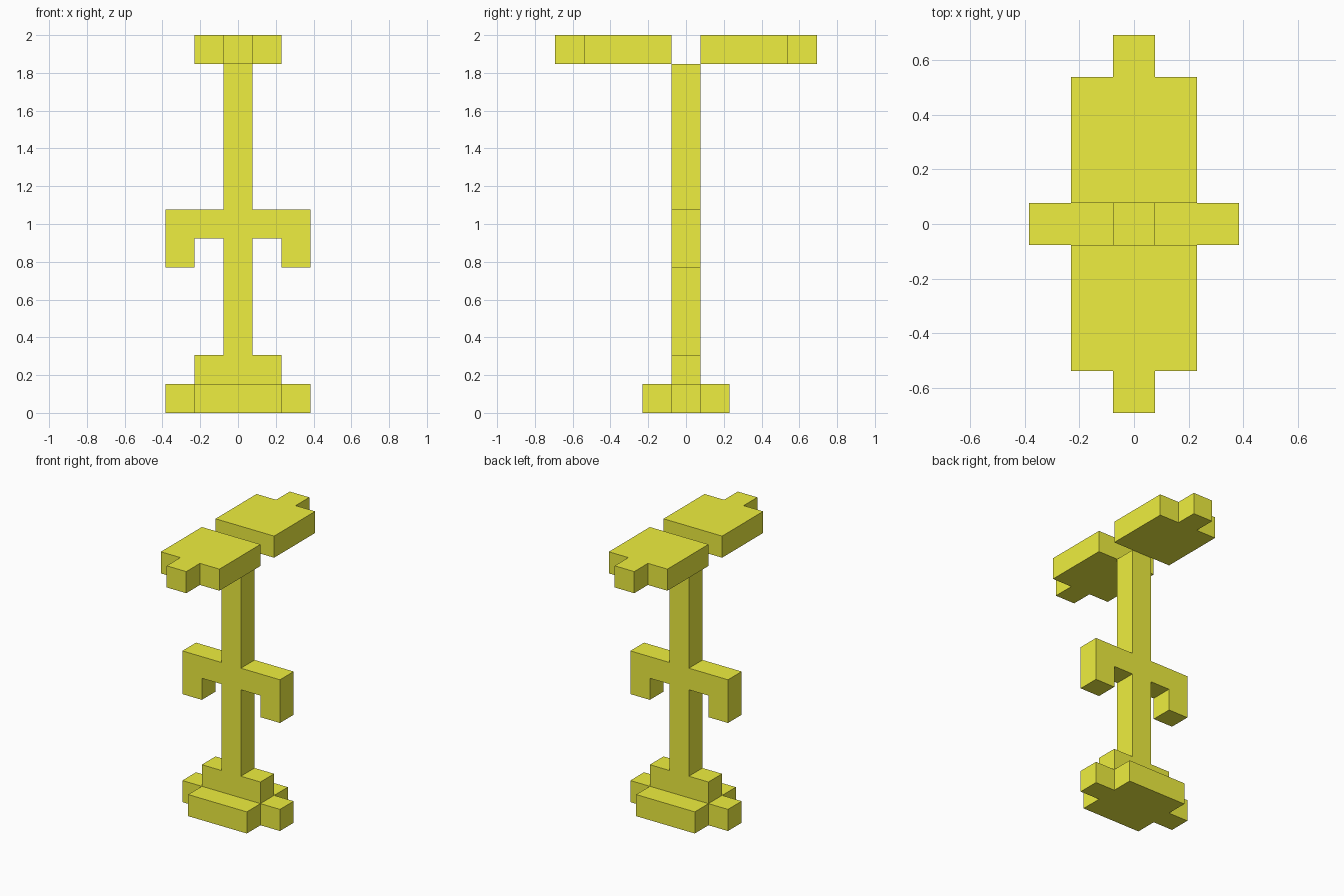
import bpy, bmesh
from mathutils import Vector

if "Cube" in bpy.data.objects:
    bpy.data.objects.remove(bpy.data.objects["Cube"])

U = 2 / 13  # the model sits on a block grid 13 units tall

yellow = bpy.data.materials.new("yellow")
yellow.diffuse_color = (0.86, 0.86, 0.05, 1)
yellow.use_nodes = True
yellow.node_tree.nodes["Principled BSDF"].inputs["Base Color"].default_value = yellow.diffuse_color


def prism(name, half, to_3d, extrude, open_start=False):
    """Extrude an outline given as its +x half, reflected across x = 0."""
    outline = half + [(-a, b) for a, b in reversed(half)]
    bm = bmesh.new()
    face = bm.faces.new([bm.verts.new(Vector(to_3d(a, b)) * U) for a, b in outline])
    new = bmesh.ops.extrude_face_region(bm, geom=[face], use_keep_orig=True)["geom"]
    bmesh.ops.translate(bm, vec=Vector(extrude) * U,
                        verts=[v for v in new if isinstance(v, bmesh.types.BMVert)])
    bmesh.ops.recalc_face_normals(bm, faces=bm.faces)
    mesh = bpy.data.meshes.new(name)
    bm.to_mesh(mesh)
    bm.free()
    mesh.materials.append(yellow)
    obj = bpy.data.objects.new(name, mesh)
    bpy.context.collection.objects.link(obj)
    return obj


# Base plate: 3 x 3 blocks with a tab on each side
prism("base_plate", [(1.5, -1.5), (1.5, -0.5), (2.5, -0.5), (2.5, 0.5), (1.5, 0.5), (1.5, 1.5)],
      lambda a, b: (a, b, 0), (0, 0, 1))

# Post: stepped foot, shaft and drooping arms in one front profile
prism("post_with_arms", [(1.5, 1), (1.5, 2), (0.5, 2), (0.5, 6), (1.5, 6), (1.5, 5),
                         (2.5, 5), (2.5, 7), (0.5, 7), (0.5, 12)],
      lambda a, b: (a, -0.5, b), (0, 1, 0))

# Top plates: one plate with an end tab, mirrored front to back
plates = prism("top_plates", [(1.5, 0.5), (1.5, 3.5), (0.5, 3.5), (0.5, 4.5)],
               lambda a, b: (a, b, 12), (0, 0, 1))
mirror = plates.modifiers.new("front_back_mirror", "MIRROR")
mirror.use_axis = (False, True, False)
mirror.use_mirror_merge = False
